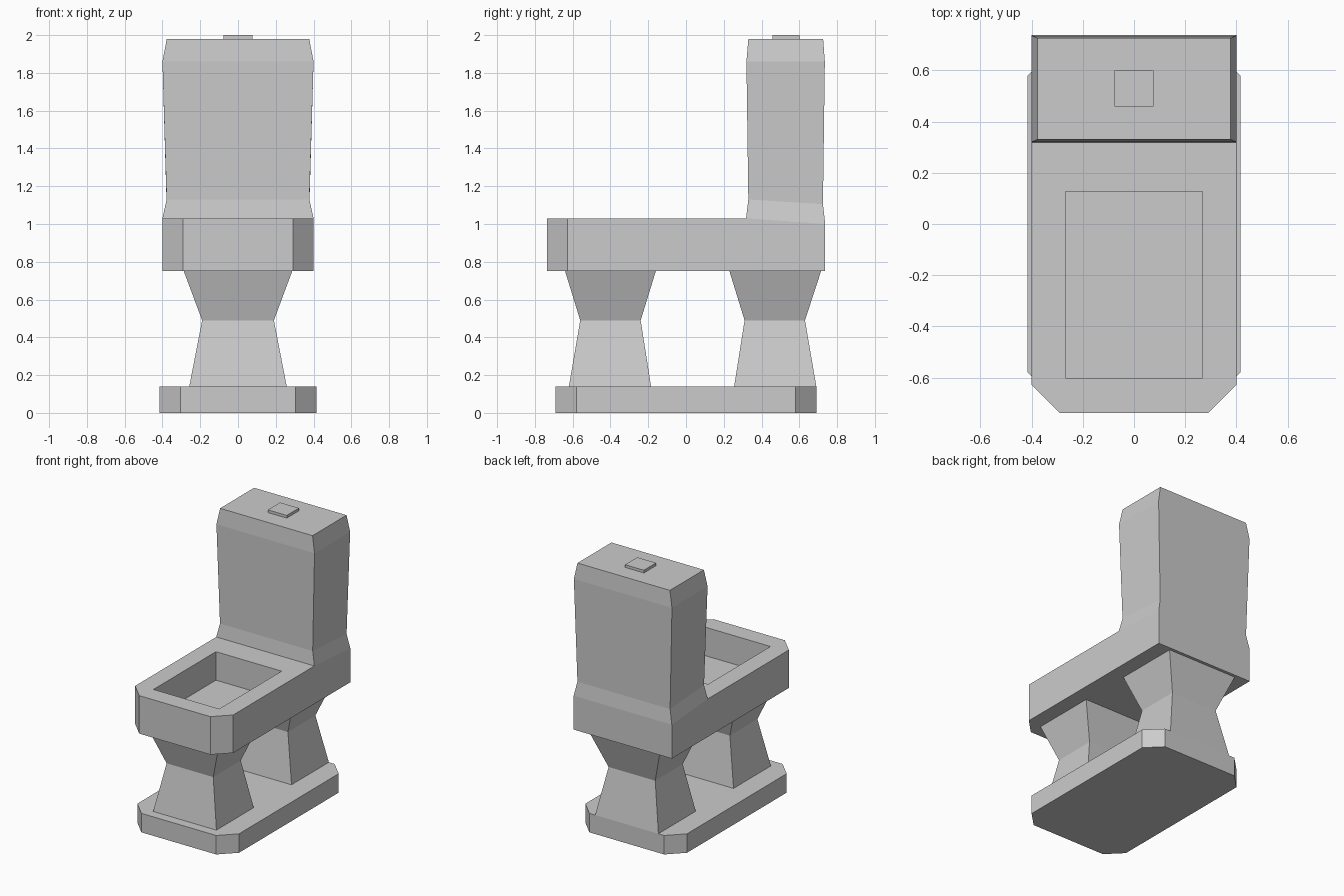
import bpy, bmesh

if "Cube" in bpy.data.objects:
    bpy.data.objects.remove(bpy.data.objects["Cube"])


def rect(x, y0, y1, z0, z1=None):
    """Rectangle ring; z0 at the front edge, z1 at the back edge."""
    z1 = z0 if z1 is None else z1
    return [(-x, y0, z0), (x, y0, z0), (x, y1, z1), (-x, y1, z1)]


def loft(name, rings, crease=None):
    """Stack rings of equal length into a closed flat-sided solid."""
    bm = bmesh.new()
    vs = [[bm.verts.new(p) for p in ring] for ring in rings]
    n = len(rings[0])
    for a, b in zip(vs, vs[1:]):
        for i in range(n):
            j = (i + 1) % n
            bm.faces.new((a[i], a[j], b[j], b[i]))
    bm.faces.new(vs[0][::-1])
    bm.faces.new(vs[-1])
    if crease:
        bmesh.ops.connect_verts(bm, verts=[vs[-1][i] for i in crease])
    bmesh.ops.recalc_face_normals(bm, faces=bm.faces)
    mesh = bpy.data.meshes.new(name)
    bm.to_mesh(mesh)
    bm.free()
    ob = bpy.data.objects.new(name, mesh)
    bpy.context.collection.objects.link(ob)
    return ob


# Base plinth with four clipped corners
half = [(0.305, -0.69), (0.415, -0.58), (0.415, 0.58), (0.305, 0.69)]
outline = half + [(-x, y) for x, y in reversed(half)]
loft("base", [[(x, y, z) for x, y in outline] for z in (0, 0.14)])

# Waisted pedestal legs
for name, spans in (
    ("front_leg", [(-0.62, -0.185), (-0.56, -0.24), (-0.64, -0.16)]),
    ("back_leg", [(0.255, 0.69), (0.31, 0.63), (0.23, 0.715)]),
):
    loft(name, [rect(x, y0, y1, z) for x, z, (y0, y1)
                in zip((0.258, 0.19, 0.287), (0.14, 0.49, 0.75), spans)])

# Bowl with clipped front corners; its deck slopes slightly under the tank
half = [(0.29, -0.737), (0.4, -0.627), (0.4, 0.318), (0.4, 0.737)]
outline = half + [(-x, y) for x, y in reversed(half)]
bottom = [(x, y, 0.75) for x, y in outline]
top = [(x, y, 1.0 if y > 0.5 else 1.03) for x, y in outline]
bowl = loft("bowl", [bottom, top], crease=(2, 5))

# Basin recess
cutter = loft("basin_cutter", [rect(0.268, -0.602, 0.126, z) for z in (0.82, 1.2)])
cutter.hide_render = True
cutter.hide_viewport = True
cut = bowl.modifiers.new("basin", 'BOOLEAN')
cut.operation = 'DIFFERENCE'
cut.solver = 'EXACT'
cut.object = cutter

# Tank and flush button
loft("tank", [
    rect(0.4, 0.318, 0.737, 1.03, 1.0),
    rect(0.378, 0.33, 0.725, 1.13, 1.105),
    rect(0.4, 0.32, 0.735, 1.86),
    rect(0.377, 0.33, 0.726, 1.98),
])
loft("flush_button", [rect(0.077, 0.458, 0.6, z) for z in (1.975, 2.0)])
